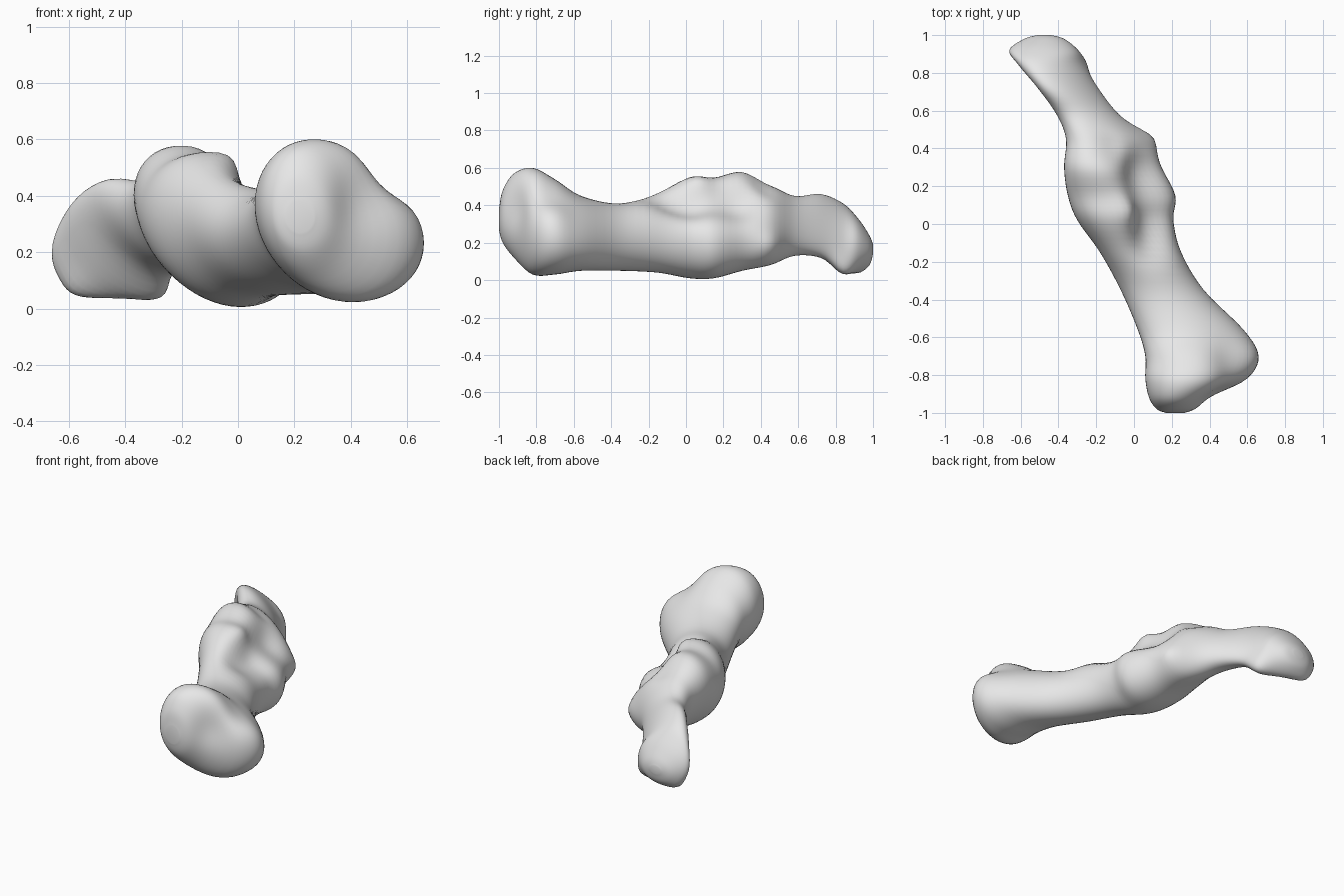
import bpy, bmesh, math
from mathutils import Vector

cube = bpy.data.objects.get("Cube")
if cube:
    bpy.data.objects.remove(cube, do_unlink=True)

SIDES = 56
STEPS = 5

# Cross-sections along the bone, in hundredths: y, left, right, bottom, top, tilt
SECTIONS = [
    (-100, 17, 27, 27, 38, 0),
    (-98, 12, 33, 20, 48, -5),
    (-92, 8, 42, 12, 57, -10),
    (-82, 6, 60, 3, 60, -20),
    (-70, 6, 66, 3, 54, -20),
    (-56, 2, 58, 5, 45, -22),
    (-35, -7, 37, 5, 41, -20),
    (-15, -18, 25, 4, 48, -22),
    (2, -30, 21, 1, 55, -22),
    (15, -35, 22, 1, 55, -28),
    (30, -37, 15, 5, 58, -34),
    (45, -36, 8, 8, 51, -40),
    (58, -41, -8, 13, 45, -45),
    (72, -51, -19, 12, 46, -60),
    (84, -61, -26, 5, 41, -42),
    (92, -66, -30, 4, 33, -5),
    (98, -58, -37, 8, 24, 0),
    (100, -51, -44, 14, 19, 0),
]

# Soft sculpting dabs: centre, radius, push
DABS = [
    ((.08, -.12, .44), .11, (-.02, 0, -.04)),   # start of the hollow on the shaft
    ((.10, .02, .44), .13, (-.05, 0, -.07)),    # hollow beside the crest
    ((.08, .26, .46), .15, (-.07, 0, -.07)),    # hollow above the side ridge
    ((-.05, .08, .55), .08, (.03, 0, .01)),     # front crest shoulder
    ((-.12, .40, .50), .09, (0, 0, -.03)),      # valley between the crests
    ((.06, .46, .19), .08, (.03, 0, 0)),        # knob ending the side ridge
    ((.43, -.86, .38), .12, (-.02, .02, -.01)),  # saddle between the condyles
    ((.52, -.74, .46), .13, (-.03, 0, -.04)),   # slope above the outer condyle
    ((-.56, .91, .07), .07, (-.02, 0, -.01)),   # lower left corner of the narrow end
    ((-.30, .86, .08), .08, (.03, 0, -.03)),    # lower right corner of the narrow end
]


def spline(a, b, c, d, t):
    """Smooth interpolation between b and c."""
    return b + .5 * t * (c - a + t * (2*a - 5*b + 4*c - d + t * (3*(b - c) + d - a)))


def resample(rows, steps):
    """Fill in smooth rows between the given cross-sections."""
    last = len(rows) - 1
    result = []
    for i in range(last):
        near = [rows[max(0, min(last, i + k))] for k in (-1, 0, 1, 2)]
        for s in range(steps):
            result.append([spline(*column, s / steps) for column in zip(*near)])
    return result + [list(rows[last])]


def section_points(row):
    """Tilted oval that fills the given width and height."""
    y, left, right, bottom, top, tilt = [value / 100 for value in row]
    for i in range(SIDES):
        angle = math.tau * i / SIDES
        x = (left + right) / 2 + (right - left) / 2 * math.cos(angle)
        z = (bottom + top) / 2 + (top - bottom) / 2 * math.sin(angle + tilt)
        yield Vector((x, y, z))


def sculpt(point):
    """Move a point by the soft falloff of every dab."""
    moved = point.copy()
    for centre, radius, push in DABS:
        distance = (point - Vector(centre)).length / radius
        moved += Vector(push) * math.exp(-distance * distance)
    return moved


def make_material(name, colour):
    material = bpy.data.materials.new(name)
    material.use_nodes = True
    material.diffuse_color = colour
    material.node_tree.nodes["Principled BSDF"].inputs["Base Color"].default_value = colour
    return material


# Loft the bone and close both ends
bm = bmesh.new()
rings = [[bm.verts.new(sculpt(p)) for p in section_points(row)]
         for row in resample(SECTIONS, STEPS)]
for ring, following in zip(rings, rings[1:]):
    for i in range(SIDES):
        j = (i + 1) % SIDES
        bm.faces.new((ring[i], ring[j], following[j], following[i]))
bm.faces.new(rings[0])
bm.faces.new(rings[-1])
bmesh.ops.recalc_face_normals(bm, faces=bm.faces)
for face in bm.faces:
    face.smooth = True

mesh = bpy.data.meshes.new("bone")
bm.to_mesh(mesh)
bm.free()
bone = bpy.data.objects.new("bone", mesh)
bpy.context.collection.objects.link(bone)
mesh.materials.append(make_material("light grey bone", (.8, .8, .8, 1)))
